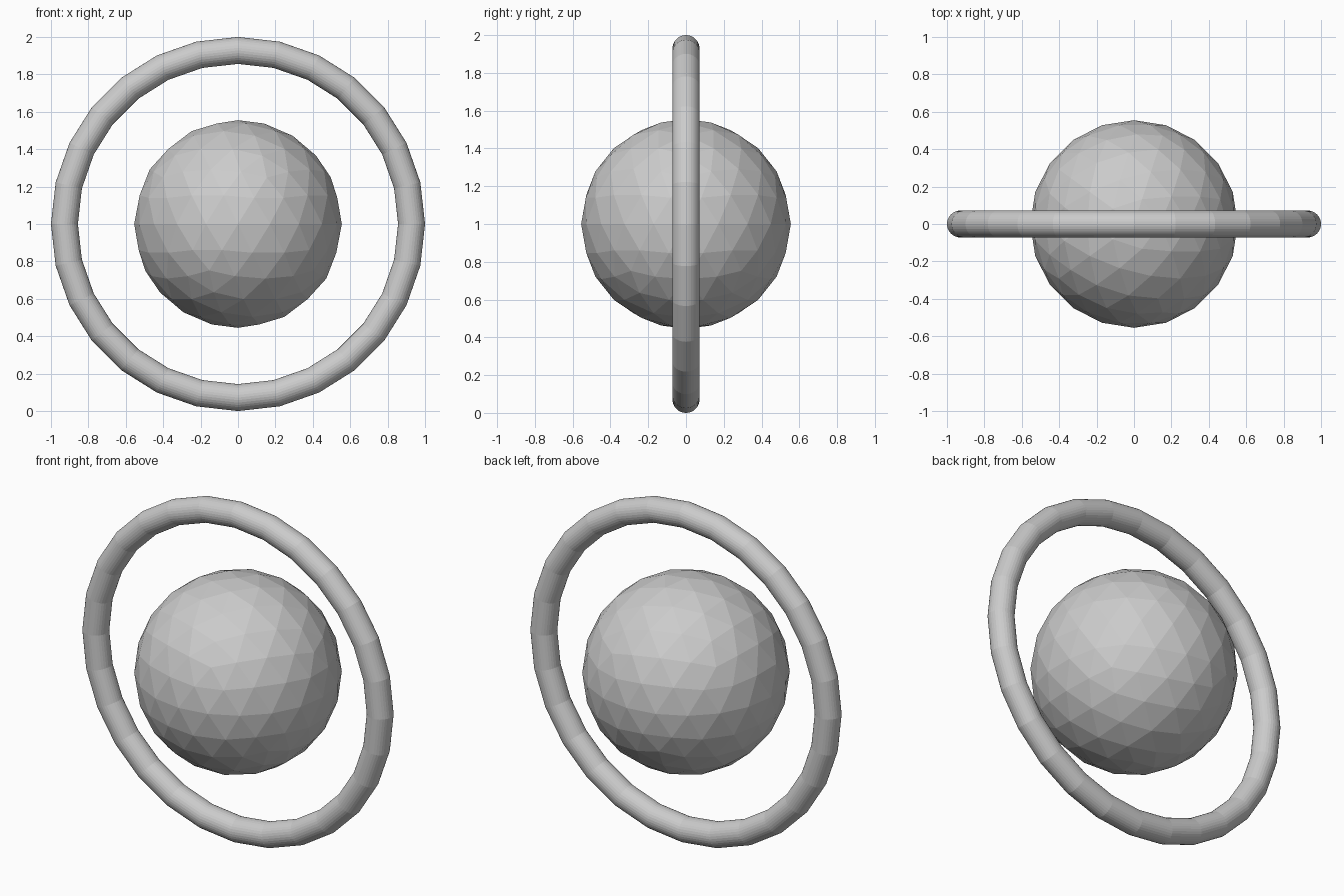
import bpy
from math import pi

if "Cube" in bpy.data.objects:
    bpy.data.objects.remove(bpy.data.objects["Cube"])

# central faceted ball
bpy.ops.mesh.primitive_ico_sphere_add(subdivisions=3, radius=0.555, location=(0, 0, 1))
ball = bpy.context.object
ball.name = "core_ball"
bpy.ops.object.shade_flat()

# upright ring around the ball
bpy.ops.mesh.primitive_torus_add(major_segments=28, minor_segments=32,
                                 major_radius=0.928, minor_radius=0.072,
                                 location=(0, 0, 1), rotation=(pi / 2, 0, 0))
ring = bpy.context.object
ring.name = "outer_ring"
bpy.ops.object.shade_flat()
